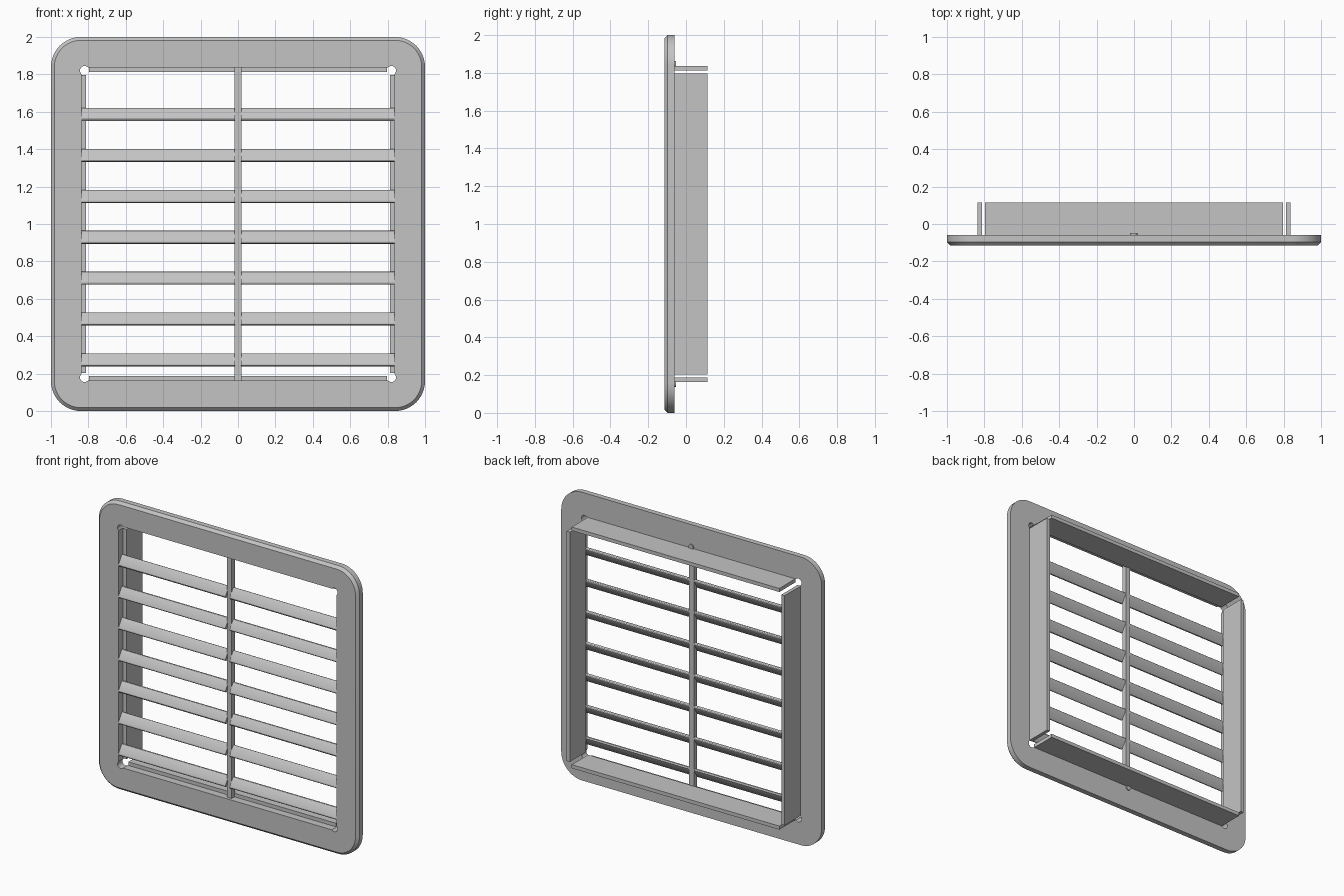
import bpy, bmesh, math
from mathutils import Vector

cube = bpy.data.objects.get("Cube")
if cube:
    bpy.data.objects.remove(cube)

grey = bpy.data.materials.new("light grey plastic")
grey.use_nodes = True
grey.diffuse_color = (0.55, 0.55, 0.55, 1)
grey.node_tree.nodes["Principled BSDF"].inputs["Base Color"].default_value = grey.diffuse_color

MID = 1.0                      # height of the vent centre
FRONT, BACK = -0.115, -0.06    # front and back of the face plate
OPEN = 0.837                   # half width of the opening
DEPTH = 0.115                  # back end of the duct collar


def finish(name, bm, smooth=False):
    bmesh.ops.recalc_face_normals(bm, faces=bm.faces)
    mesh = bpy.data.meshes.new(name)
    bm.to_mesh(mesh)
    bm.free()
    mesh.materials.append(grey)
    obj = bpy.data.objects.new(name, mesh)
    bpy.context.collection.objects.link(obj)
    if smooth:
        bpy.ops.object.select_all(action='DESELECT')
        obj.select_set(True)
        bpy.context.view_layer.objects.active = obj
        bpy.ops.object.shade_smooth_by_angle(angle=math.radians(30))
    return obj


def box(name, low, high):
    bm = bmesh.new()
    bmesh.ops.create_cube(bm, size=1)
    low, high = Vector(low), Vector(high)
    for v in bm.verts:
        v.co = (low + high) / 2 + v.co * (high - low)
    return finish(name, bm)


def corner_loop(bm, y, centre, radius, start, end, steps=12):
    """Square loop whose four corners are arcs about (+-centre, +-centre)."""
    verts = []
    for k in range(4):
        turn = k * math.pi / 2
        for i in range(steps + 1):
            a = math.radians(start + (end - start) * i / steps)
            x, z = centre + radius * math.cos(a), centre + radius * math.sin(a)
            verts.append(bm.verts.new((x * math.cos(turn) - z * math.sin(turn), y,
                                       MID + x * math.sin(turn) + z * math.cos(turn))))
    return verts


# Face plate: rounded and chamfered outside, relief holes in the opening corners
bm = bmesh.new()
HOLE, HOLE_R = 0.82, 0.025
dip = math.degrees(math.acos((OPEN - HOLE) / HOLE_R))
loops = [
    corner_loop(bm, BACK, 0.84, 0.16, 0, 90),
    corner_loop(bm, FRONT + 0.018, 0.84, 0.16, 0, 90),
    corner_loop(bm, FRONT, 0.84, 0.142, 0, 90),
    corner_loop(bm, FRONT, HOLE, HOLE_R, -dip, 90 + dip),
    corner_loop(bm, BACK, HOLE, HOLE_R, -dip, 90 + dip),
]
for a, b in zip(loops, loops[1:] + loops[:1]):
    for i in range(len(a)):
        j = (i + 1) % len(a)
        bm.faces.new((a[i], a[j], b[j], b[i]))
finish("face_plate", bm, smooth=True)

# Duct collar: four separate walls with open corners
INNER, END = 0.812, 0.797
for side, s in (("left", 1), ("right", -1)):
    x0, x1 = sorted((s * INNER, s * OPEN))
    box(side + "_collar_wall", (x0, BACK - 0.004, MID - END), (x1, DEPTH, MID + END))
for side, s in (("top", 1), ("bottom", -1)):
    z0, z1 = sorted((MID + s * INNER, MID + s * OPEN))
    box(side + "_collar_wall", (-END, BACK - 0.004, z0), (END, DEPTH, z1))

# Centre mullion
BAR = 0.018
box("centre_mullion", (-BAR, -0.095, MID - OPEN), (BAR, BACK, MID + OPEN))

# Small round pips on the back of the plate, in line with the mullion
for side, s in (("top", 1), ("bottom", -1)):
    bm = bmesh.new()
    bmesh.ops.create_cone(bm, cap_ends=True, segments=20, radius1=0.018, radius2=0.018, depth=0.012)
    for v in bm.verts:
        v.co = Vector((v.co.x, BACK + 0.002 + v.co.z, MID + s * 0.846 + v.co.y))
    finish(side + "_pip", bm, smooth=True)


# Louvre slats: sloping section with rounded edges, low at the front
def slat(name, x0, x1, z):
    lean = math.atan2(0.048, 0.03)
    r = 0.0105
    section = []
    for sign in (1, -1):
        cy, cz = -0.0885 + sign * 0.0155, z + sign * 0.0245
        for i in range(7):
            a = lean - math.pi / 2 + math.pi * i / 6 + (0 if sign > 0 else math.pi)
            section.append((cy + r * math.cos(a), cz + r * math.sin(a)))
    bm = bmesh.new()
    ends = [[bm.verts.new((x, y, h)) for y, h in section] for x in (x0, x1)]
    for end in ends:
        bm.faces.new(end)
    n = len(section)
    for i in range(n):
        j = (i + 1) % n
        bm.faces.new((ends[0][i], ends[0][j], ends[1][j], ends[1][i]))
    finish(name, bm, smooth=True)


for i in range(7):
    z = 0.273 + i * 0.2187
    slat(f"left_slat_{i + 1}", BAR - 0.002, OPEN + 0.002, z)
    slat(f"right_slat_{i + 1}", -OPEN - 0.002, 0.002 - BAR, z)
